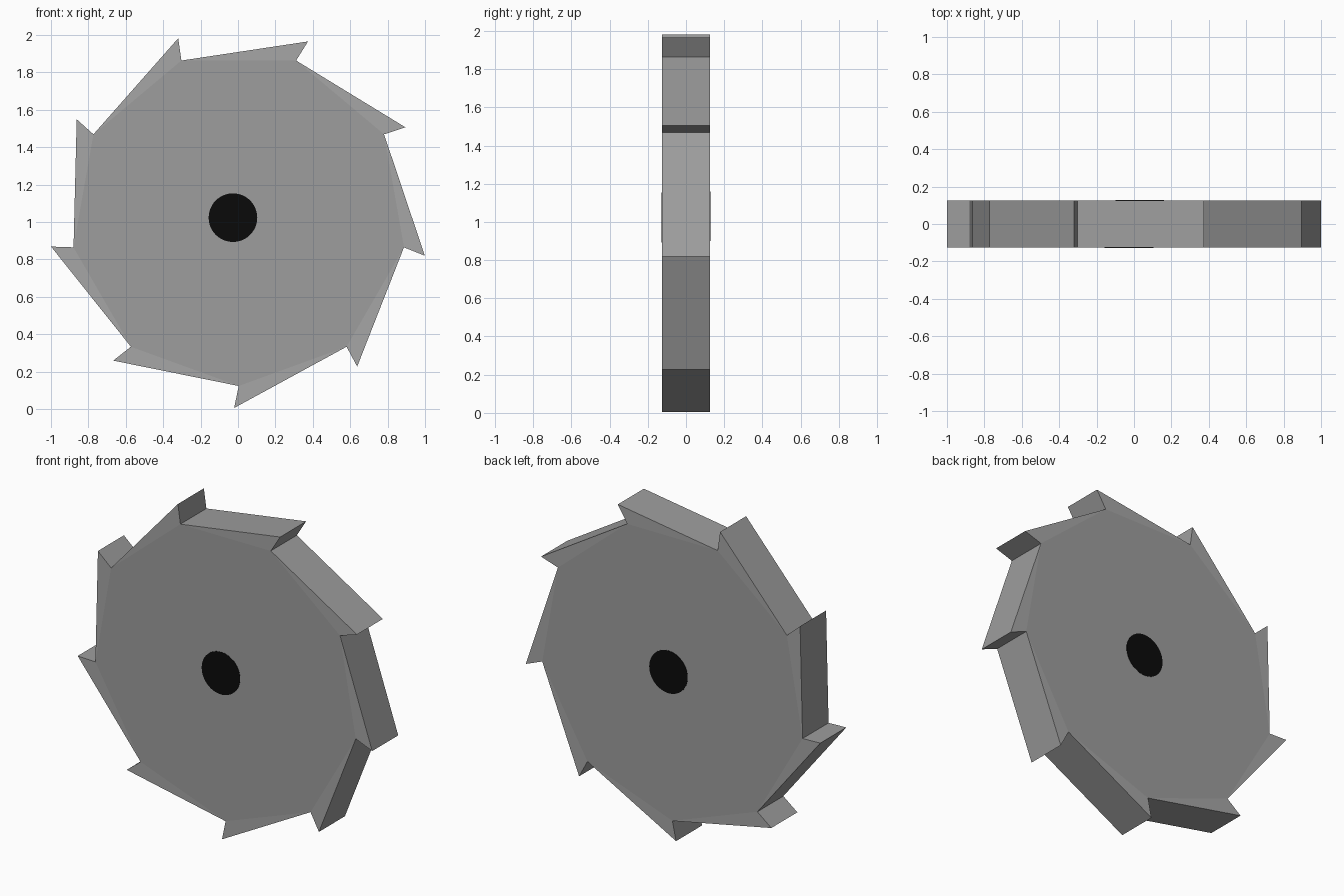
import bpy, bmesh, math
from mathutils import Vector

if "Cube" in bpy.data.objects:
    bpy.data.objects.remove(bpy.data.objects["Cube"])

N = 9                      # teeth
CX, CZ = 0.004, 1.02       # blade centre
R_TIP, R_ROOT = 1.015, 0.897
HALF = 0.126               # half thickness


def material(name, v):
    m = bpy.data.materials.new(name)
    m.diffuse_color = (v, v, v, 1)
    m.use_nodes = True
    m.node_tree.nodes["Principled BSDF"].inputs["Base Color"].default_value = m.diffuse_color
    return m


steel = material("steel grey", 0.34)
tooth_steel = material("light steel grey", 0.38)
black = material("black", 0.003)


def add_object(name, bm, mats):
    bmesh.ops.recalc_face_normals(bm, faces=bm.faces)
    me = bpy.data.meshes.new(name)
    bm.to_mesh(me)
    bm.free()
    for m in mats:
        me.materials.append(m)
    ob = bpy.data.objects.new(name, me)
    bpy.context.collection.objects.link(ob)
    return ob


def polar(r, deg, y):
    a = math.radians(deg)
    return Vector((CX + r * math.cos(a), y, CZ + r * math.sin(a)))


# Saw blade: nine-sided plate with a raked tooth on every side
bm = bmesh.new()
roots, tips = [], []
for y in (-HALF, HALF):
    roots.append([bm.verts.new(polar(R_ROOT, 30 + 40 * k, y)) for k in range(N)])
    tips.append([bm.verts.new(polar(R_TIP, 28.6 + 40 * k, y)) for k in range(N)])
for s in (0, 1):
    bm.faces.new(roots[s])
    for k in range(N):
        f = bm.faces.new((roots[s][k], tips[s][k], roots[s][(k + 1) % N]))
        f.material_index = 1
for k in range(N):
    n = (k + 1) % N
    # short cutting face, then long back of the tooth
    bm.faces.new((roots[0][k], tips[0][k], tips[1][k], roots[1][k]))
    bm.faces.new((tips[0][k], roots[0][n], roots[1][n], tips[1][k]))
add_object("saw_blade", bm, [steel, tooth_steel])

# Black arbor hole, painted as a thin plate on each face
for name, x, z, side in (("front_arbor_hole", -0.027, 1.023, -1),
                         ("back_arbor_hole", 0.03, 1.03, 1)):
    bm = bmesh.new()
    rings = []
    for y in (side * (HALF - 0.001), side * (HALF + 0.002)):
        rings.append([bm.verts.new((x + 0.13 * math.cos(2 * math.pi * i / 48), y,
                                    z + 0.13 * math.sin(2 * math.pi * i / 48)))
                      for i in range(48)])
    for ring in rings:
        bm.faces.new(ring)
    for i in range(48):
        j = (i + 1) % 48
        bm.faces.new((rings[0][i], rings[0][j], rings[1][j], rings[1][i]))
    add_object(name, bm, [black])
